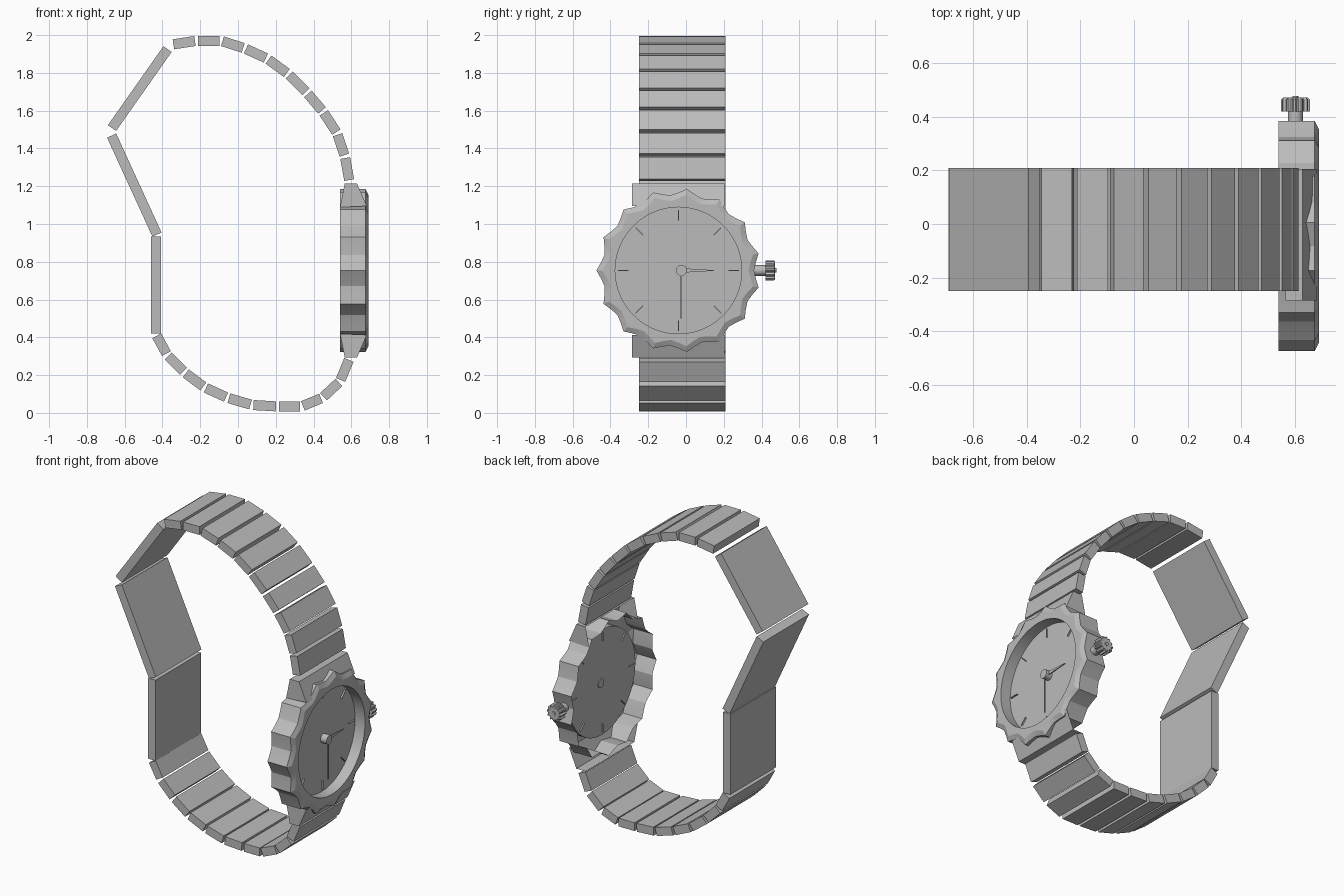
import bpy, bmesh, math
from mathutils import Vector

cube = bpy.data.objects.get("Cube")
if cube:
    bpy.data.objects.remove(cube, do_unlink=True)

grey = bpy.data.materials.new("plain grey")
grey.use_nodes = True
COLOUR = (0.5, 0.5, 0.5, 1)
grey.diffuse_color = COLOUR
grey.node_tree.nodes["Principled BSDF"].inputs["Base Color"].default_value = COLOUR

CY, CZ = -0.04, 0.754           # centre of the watch case
BAND_Y0, BAND_Y1 = -0.25, 0.21  # edges of the strap


def finish(name, bm, smooth=None):
    bmesh.ops.recalc_face_normals(bm, faces=bm.faces)
    mesh = bpy.data.meshes.new(name)
    bm.to_mesh(mesh)
    bm.free()
    mesh.materials.append(grey)
    ob = bpy.data.objects.new(name, mesh)
    bpy.context.collection.objects.link(ob)
    if smooth:
        bpy.ops.object.select_all(action='DESELECT')
        ob.select_set(True)
        bpy.context.view_layer.objects.active = ob
        bpy.ops.object.shade_smooth_by_angle(angle=math.radians(smooth))
    return ob


def loft(name, rings, cap_start=True, cap_end=True, smooth=None):
    """Skin a list of rings that all have the same number of points."""
    bm = bmesh.new()
    loops = [[bm.verts.new(p) for p in ring] for ring in rings]
    n = len(loops[0])
    for a, b in zip(loops, loops[1:]):
        for i in range(n):
            j = (i + 1) % n
            bm.faces.new((a[i], a[j], b[j], b[i]))
    if cap_start:
        bm.faces.new(loops[0])
    if cap_end:
        bm.faces.new(loops[-1])
    return finish(name, bm, smooth)


def ring_x(x, radius, n, cy=CY, cz=CZ):
    """Ring around the x axis; radius is a function of the index."""
    return [(x, cy + radius(i) * math.cos(math.tau * i / n),
             cz + radius(i) * math.sin(math.tau * i / n)) for i in range(n)]


def ring_y(y, radius, n, cx=0.603):
    return [(cx + radius(i) * math.cos(math.tau * i / n), y,
             CZ + radius(i) * math.sin(math.tau * i / n)) for i in range(n)]


def prism_x(name, outline, x0, x1):
    """Extrude a (y, z) outline along x."""
    return loft(name, [[(x, y, z) for y, z in outline] for x in (x0, x1)])


def link(name, a, b, gap=0.0, thick=0.053):
    """Flat strap piece between two (x, z) points."""
    a, b = Vector(a), Vector(b)
    d = (b - a).normalized()
    a, b = a + d * gap, b - d * gap
    n = Vector((-d.y, d.x)) * thick / 2
    outline = [a + n, b + n, b - n, a - n]
    return loft(name, [[(p.x, y, p.y) for p in outline] for y in (BAND_Y0, BAND_Y1)])


# Strap links, upper and lower runs
upper = [(-.35, 1.95), (-.22, 1.97), (-.09, 1.97), (.035, 1.93), (.155, 1.875),
         (.265, 1.795), (.365, 1.695), (.45, 1.595), (.525, 1.48), (.566, 1.357),
         (.59, 1.225)]
lower = [(-.434, .415), (-.375, .307), (-.283, .214), (-.177, .135), (-.056, .08),
         (.074, .042), (.209, .034), (.336, .034), (.447, .08), (.54, .167), (.59, .288)]
for label, pts in (("upper", upper), ("lower", lower)):
    for k, (a, b) in enumerate(zip(pts, pts[1:])):
        link(f"{label}_strap_link_{k + 1}", a, b, gap=0.008)

# Folding clasp plates
link("clasp_top_plate", (-.373, 1.926), (-.667, 1.508))
link("clasp_middle_plate", (-.669, 1.468), (-.429, .944))
link("clasp_bottom_plate", (-.434, .934), (-.434, .42))

# Scalloped case, open at the back, with sunken dial
LOBES, STEPS = 15, 4
N = LOBES * STEPS
PROFILE = (0.40, 0.412, 0.434, 0.412)


def scallop(i):
    return PROFILE[i % STEPS]


loft("case_and_dial", [
    ring_x(0.54, scallop, N),
    ring_x(0.675, scallop, N),
    ring_x(0.69, lambda i: scallop(i) - 0.03, N),
    ring_x(0.69, lambda i: 0.335, N),
    ring_x(0.62, lambda i: 0.335, N)], cap_start=False, smooth=20)

# Lugs: thin open-backed covers joining the case to the strap
for label, s in (("upper", 1), ("lower", -1)):
    bm = bmesh.new()
    profile = [(.54, .335), (.565, .461), (.63, .461), (.682, .341)]
    rows = [[bm.verts.new((x, y, CZ + s * z)) for x, z in profile] for y in (-.285, .205)]
    p, q = rows
    bm.faces.new(p)
    if s > 0:
        bm.faces.new(q)
    for i in (1, 2):
        bm.faces.new((p[i], p[i + 1], q[i + 1], q[i]))
    finish(label + "_lug", bm)

# Hour ticks: slim slats through the dial
for k in range(8):
    t = math.tau * k / 8
    u, v = Vector((math.cos(t), math.sin(t))), Vector((-math.sin(t), math.cos(t))) * 0.002
    c = Vector((CY, CZ))
    prism_x(f"hour_tick_{k + 1}",
            [c + u * .265 + v, c + u * .32 + v, c + u * .32 - v, c + u * .265 - v],
            0.612, 0.63)

# Hands and centre pin
PY = -0.025
prism_x("hour_hand", [(PY, CZ - .012), (PY + .17, CZ - .002), (PY + .17, CZ + .002),
                      (PY, CZ + .012)], 0.64, 0.646)
prism_x("minute_hand", [(PY - .004, CZ), (PY - .004, .5), (PY + .004, .5),
                        (PY + .004, CZ)], 0.65, 0.656)
loft("centre_pin", [ring_x(x, lambda i: 0.029, 16, PY) for x in (0.615, 0.662)], smooth=30)

# Winding crown: stem and ribbed knob
loft("crown_stem", [ring_y(y, lambda i: 0.028, 16) for y in (0.34, 0.43)], smooth=30)


def rib(i):
    return 0.054 if i % 4 < 2 else 0.045


loft("crown_knob", [ring_y(0.42, rib, 48), ring_y(0.465, rib, 48),
                    ring_y(0.472, lambda i: rib(i) - 0.008, 48)])
loft("crown_cap", [ring_y(y, lambda i: 0.012, 12) for y in (0.46, 0.478)], smooth=30)
